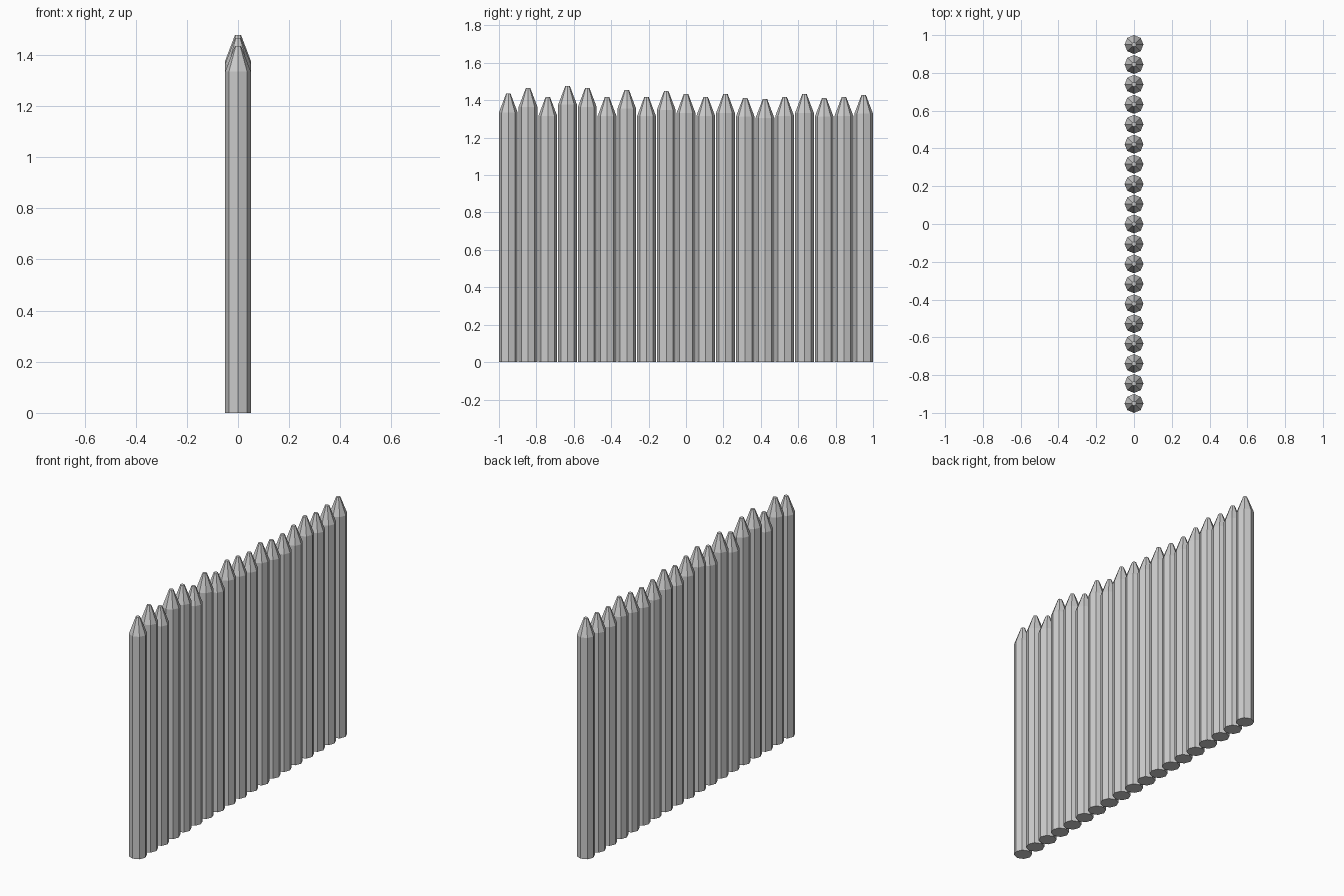
import bpy
import math

if "Cube" in bpy.data.objects:
    bpy.data.objects.remove(bpy.data.objects["Cube"], do_unlink=True)

# One plain grey for every stake
grey = bpy.data.materials.new("stone grey")
grey.use_nodes = True
colour = (0.6, 0.6, 0.6, 1)
grey.diffuse_color = colour
grey.node_tree.nodes["Principled BSDF"].inputs["Base Color"].default_value = colour

SIDES = 8
RADIUS = 0.05
TIP_RADIUS = 0.012
POINT = 0.1
END = 0.95


def make_stake(name, y, height):
    # Octagonal shaft with a blunt sharpened point
    profile = [(RADIUS, 0), (RADIUS, height - POINT), (TIP_RADIUS, height)]
    verts = []
    for r, z in profile:
        for i in range(SIDES):
            a = math.tau * i / SIDES
            verts.append((r * math.cos(a), r * math.sin(a), z))
    faces = [tuple(reversed(range(SIDES))), tuple(range(2 * SIDES, 3 * SIDES))]
    for ring in (0, SIDES):
        for i in range(SIDES):
            j = (i + 1) % SIDES
            faces.append((ring + i, ring + j, ring + SIDES + j, ring + SIDES + i))
    mesh = bpy.data.meshes.new(name)
    mesh.from_pydata(verts, [], faces)
    mesh.materials.append(grey)
    stake = bpy.data.objects.new(name, mesh)
    stake.location.y = y
    bpy.context.collection.objects.link(stake)


# Row of stakes from front to back, uneven in height
heights = [1.435, 1.465, 1.417, 1.477, 1.465, 1.417, 1.455, 1.417, 1.449, 1.433,
           1.417, 1.433, 1.412, 1.406, 1.417, 1.433, 1.412, 1.417, 1.428]
step = 2 * END / (len(heights) - 1)
for n, h in enumerate(heights):
    make_stake(f"palisade_stake_{n + 1}", -END + n * step, h)
